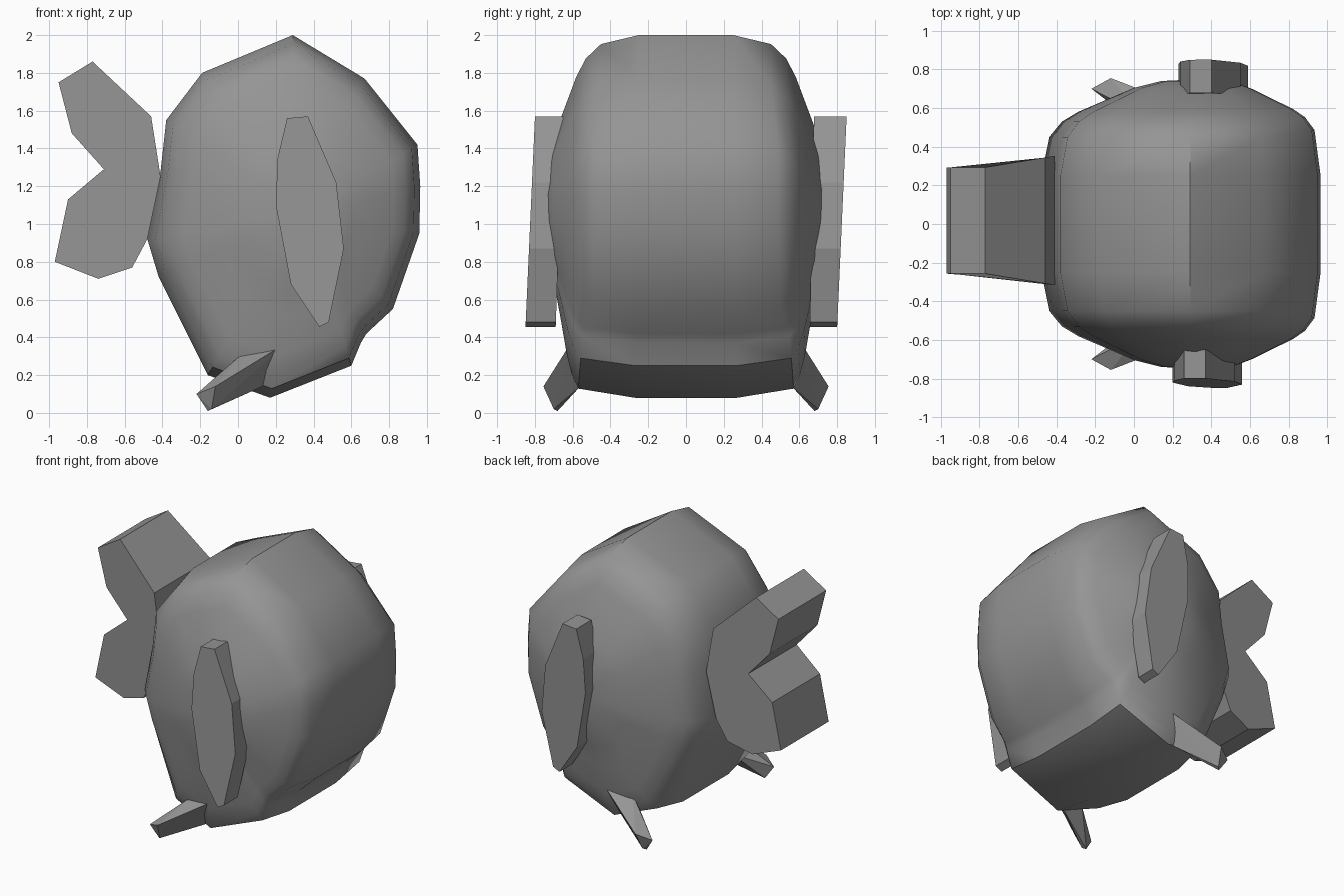
import bpy, bmesh, math
from mathutils import Vector

cube = bpy.data.objects.get("Cube")
if cube:
    bpy.data.objects.remove(cube, do_unlink=True)

grey = bpy.data.materials.new("plain grey")
grey.use_nodes = True
colour = (0.3, 0.3, 0.3, 1)
grey.diffuse_color = colour
grey.node_tree.nodes["Principled BSDF"].inputs["Base Color"].default_value = colour


def finish(bm, name, smooth=None):
    bmesh.ops.recalc_face_normals(bm, faces=bm.faces)
    mesh = bpy.data.meshes.new(name)
    bm.to_mesh(mesh)
    bm.free()
    mesh.materials.append(grey)
    obj = bpy.data.objects.new(name, mesh)
    bpy.context.collection.objects.link(obj)
    if smooth:
        bpy.ops.object.select_all(action='DESELECT')
        obj.select_set(True)
        bpy.context.view_layer.objects.active = obj
        bpy.ops.object.shade_smooth_by_angle(angle=math.radians(smooth))
    return obj


def slab(name, outline, y_near, y_far):
    """Extrude a side outline between two y functions of (x, z)."""
    bm = bmesh.new()
    rings = [[bm.verts.new((x, y(x, z), z)) for x, z in outline] for y in (y_near, y_far)]
    for ring in rings:
        bm.faces.new(ring)
    for i in range(len(outline)):
        j = (i + 1) % len(outline)
        bm.faces.new((rings[0][i], rings[0][j], rings[1][j], rings[1][i]))
    return finish(bm, name)


# Body: side outline (x, z, squareness) swept through shrinking rings
outline = [(.29, 2.0, 0), (.67, 1.77, 0), (.95, 1.42, .3), (.965, 1.2, .3), (.96, .95, .3),
           (.82, .55, .4), (.68, .42, .7), (.65, .37, .8), (.60, .25, .9), (.17, .08, 1),
           (-.16, .20, .6), (-.42, .72, 0), (-.48, .92, 0), (-.41, 1.28, 0),
           (-.38, 1.55, 0), (-.19, 1.80, 0)]
half = [(.25, .74, .74), (.42, .705, .69), (.56, .655, .665), (.77, .58, .63),
        (.87, .53, .605), (.95, .45, .57), (1, .25, .27)]
centre = Vector((.35, 1.05))
bm = bmesh.new()
rings = []
for side in (-1, 1):
    for scale, y_round, y_square in (half if side < 0 else reversed(half)):
        ring = []
        for x, z, square in outline:
            p = centre.lerp(Vector((x, z)), scale)
            y = y_round + (y_square - y_round) * square
            ring.append(bm.verts.new((p.x, side * y, p.y)))
        rings.append(ring)
n = len(outline)
for a, b in zip(rings, rings[1:]):
    for i in range(n):
        bm.faces.new((a[i], a[(i + 1) % n], b[(i + 1) % n], b[i]))
for side, ring in ((-1, rings[0]), (1, rings[-1])):
    tip = bm.verts.new((centre.x, side * .75, centre.y))
    for i in range(n):
        bm.faces.new((ring[i], ring[(i + 1) % n], tip))
finish(bm, "body", 42)

# Tail fin: forked slab that flares where it meets the body
tail = [(-.77, 1.86), (-.95, 1.75), (-.88, 1.48), (-.71, 1.29), (-.90, 1.13), (-.97, .80),
        (-.74, .71), (-.56, .77), (-.48, .92), (-.41, 1.25), (-.46, 1.57)]


def flare(x):
    return .275 + .06 * max(0, min(1, (x + .73) / .32))


slab("tail_fin", tail, lambda x, z: .018 - flare(x), lambda x, z: .018 + flare(x))

# Side fins: tall leaf shapes, leaning the same way on both sides
leaf = [(.26, 1.56), (.37, 1.57), (.52, 1.22), (.56, .87), (.48, .48), (.43, .455),
        (.28, .68), (.20, 1.1), (.21, 1.35)]
slab("right_side_fin", leaf,
     lambda x, z: -.85 + .045 * (z - .45), lambda x, z: -.69 + .035 * (z - .45))
slab("left_side_fin", [(x + .03, z) for x, z in leaf],
     lambda x, z: .655 + .02 * (z - .45), lambda x, z: .80 + .045 * (z - .45))

# Belly fins: slanted blades pointing back and down
blade = [(-.22, .70, .10), (-.16, .68, .01), (-.12, .755, .14), (-.14, .70, .02),
         (.28, .60, .385), (.03, .57, .32), (.13, .56, .14), (0, .53, .2)]
for name, side in (("left_belly_fin", 1), ("right_belly_fin", -1)):
    bm = bmesh.new()
    points = [bm.verts.new((x, y * side, z)) for x, y, z in blade]
    hull = bmesh.ops.convex_hull(bm, input=points)
    loose = [v for v in bm.verts if not v.link_faces]
    bmesh.ops.delete(bm, geom=loose, context='VERTS')
    finish(bm, name)
